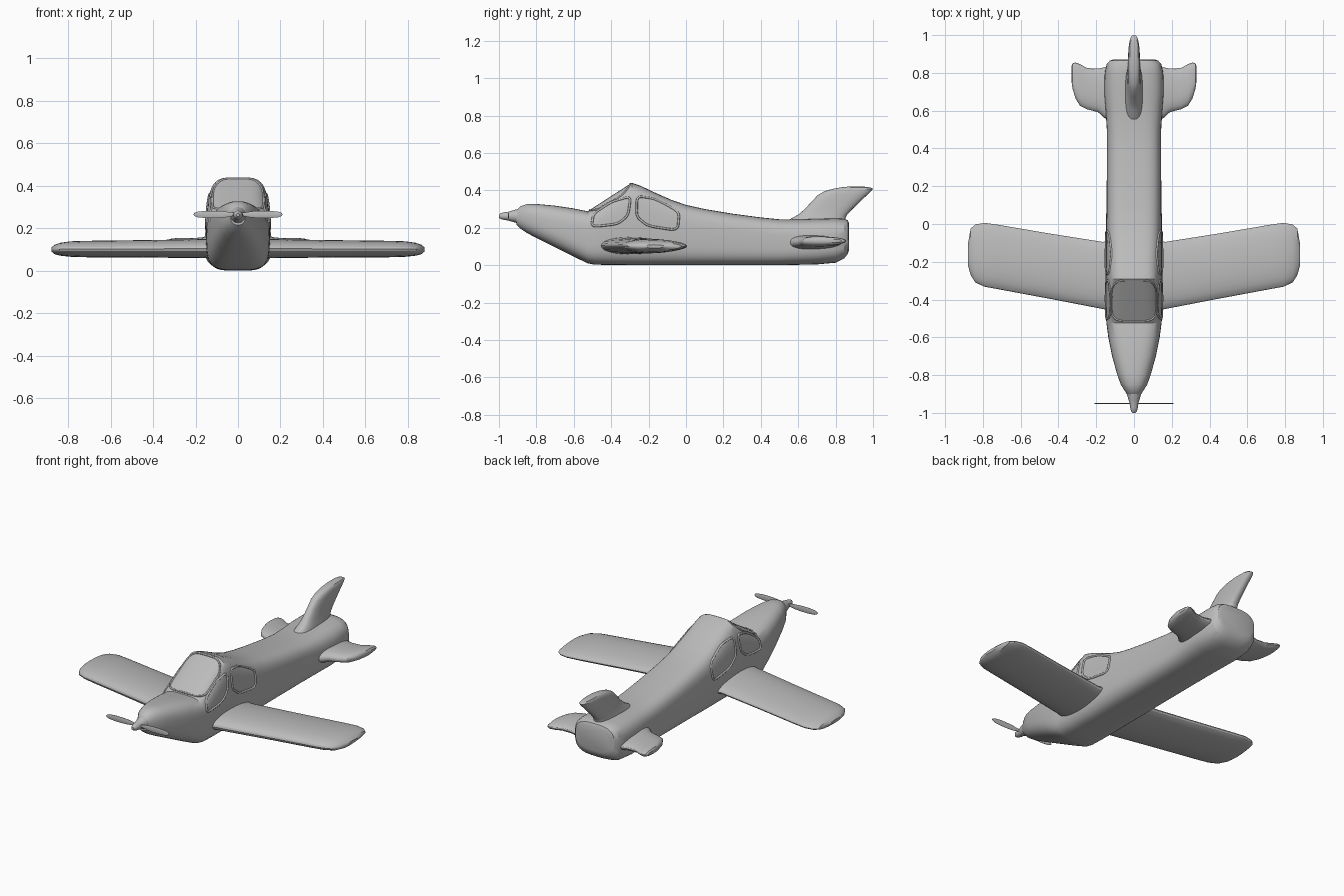
import bpy, bmesh, math
from mathutils import Vector
from mathutils.bvhtree import BVHTree

grey = bpy.data.materials.new("plain grey")
grey.diffuse_color = (0.5, 0.5, 0.5, 1)


def unit(count, power):
    """Points of a unit superellipse."""
    pts = []
    for k in range(count):
        a = 2 * math.pi * k / count
        c, s = math.cos(a), math.sin(a)
        pts.append((math.copysign(abs(c) ** (2 / power), c),
                    math.copysign(abs(s) ** (2 / power), s)))
    return pts


def loft(name, rings, mirror=False, angle=28):
    """Skin a list of equal-length rings and cap both ends."""
    bm = bmesh.new()
    rows = [[bm.verts.new(p) for p in r] for r in rings]
    n = len(rows[0])
    for a, b in zip(rows, rows[1:]):
        for i in range(n):
            j = (i + 1) % n
            bm.faces.new((a[i], a[j], b[j], b[i]))
    bm.faces.new(rows[0])
    bm.faces.new(rows[-1])
    bmesh.ops.recalc_face_normals(bm, faces=bm.faces)
    me = bpy.data.meshes.new(name)
    bm.to_mesh(me)
    bm.free()
    me.materials.append(grey)
    ob = bpy.data.objects.new(name, me)
    bpy.context.collection.objects.link(ob)
    if mirror:
        ob.modifiers.new("Mirror", 'MIRROR')
    bpy.ops.object.select_all(action='DESELECT')
    ob.select_set(True)
    bpy.context.view_layer.objects.active = ob
    bpy.ops.object.shade_smooth_by_angle(angle=math.radians(angle))
    return ob


# Fuselage: y, bottom, top, half width, squareness, narrowing of the roof
stations = [
    (-0.905, 0.215, 0.295, 0.036, 2.2, 0.0), (-0.885, 0.195, 0.315, 0.048, 2.3, 0.0),
    (-0.85, 0.172, 0.327, 0.070, 2.4, 0.0), (-0.80, 0.145, 0.327, 0.088, 2.6, 0.0),
    (-0.70, 0.095, 0.318, 0.116, 2.9, 0.0), (-0.60, 0.045, 0.303, 0.136, 3.2, 0.0),
    (-0.525, 0.010, 0.288, 0.146, 3.6, 0.0), (-0.49, 0.003, 0.311, 0.149, 3.7, 0.02),
    (-0.41, 0.001, 0.363, 0.151, 3.9, 0.06), (-0.29, 0.0, 0.440, 0.152, 4.2, 0.12),
    (-0.24, 0.0, 0.423, 0.151, 4.1, 0.11), (-0.16, 0.0, 0.385, 0.150, 4.0, 0.09),
    (-0.08, 0.0, 0.350, 0.149, 3.9, 0.06), (0.0, 0.0, 0.322, 0.148, 3.8, 0.04),
    (0.1, 0.0, 0.300, 0.146, 3.7, 0.02), (0.25, 0.0, 0.275, 0.144, 3.6, 0.0),
    (0.4, 0.0, 0.255, 0.143, 3.5, 0.0), (0.5, 0.0, 0.245, 0.144, 3.4, 0.0),
    (0.6, 0.002, 0.244, 0.150, 3.3, 0.0), (0.7, 0.004, 0.248, 0.158, 3.2, 0.0),
    (0.8, 0.013, 0.250, 0.155, 3.2, 0.0), (0.845, 0.035, 0.248, 0.145, 3.2, 0.0),
    (0.865, 0.060, 0.240, 0.128, 3.1, 0.0), (0.872, 0.080, 0.225, 0.105, 3.0, 0.0),
]
rings = []
for y, lo, hi, w, p, taper in stations:
    zc, h = (lo + hi) / 2, (hi - lo) / 2
    rings.append([(u * w * (1 - taper * max(v, 0)), y, zc + v * h)
                  for u, v in unit(48, p)])
body = loft("fuselage", rings)

# Spinner with its neck, turned about the y axis
loft("spinner", [[(u * r, y, 0.262 + v * r) for u, v in unit(20, 2)]
                 for y, r in [(-1.0, 0.008), (-0.99, 0.016), (-0.97, 0.021), (-0.95, 0.023),
                              (-0.935, 0.028), (-0.90, 0.038), (-0.87, 0.045)]])

# Propeller blades
blade = [(0.0, 0.008), (0.03, 0.009), (0.06, 0.015), (0.10, 0.018), (0.15, 0.018),
         (0.19, 0.014), (0.205, 0.008), (0.209, 0.002)]
loft("propeller", [[(x, -0.95 + u * 0.003, 0.265 + v * h) for u, v in unit(10, 2)]
                   for x, h in blade], mirror=True)


def wing(name, spans, power=2):
    """Lens sections: x, leading y, trailing y, centre z, thickness."""
    loft(name, [[(x, (a + b) / 2 + u * (b - a) / 2, z + v * t / 2 * (0.9 - 0.15 * u))
                 for u, v in unit(28, power)] for x, a, b, z, t in spans], mirror=True)


wing("main_wing", [
    (0.10, -0.465, -0.080, 0.104, 0.105), (0.165, -0.450, -0.095, 0.104, 0.098),
    (0.45, -0.395, -0.050, 0.103, 0.090), (0.72, -0.345, -0.004, 0.102, 0.085),
    (0.79, -0.332, 0.006, 0.102, 0.080), (0.84, -0.310, -0.002, 0.101, 0.066),
    (0.865, -0.270, -0.025, 0.100, 0.048), (0.88, -0.215, -0.110, 0.100, 0.020)])

wing("tailplane", [
    (0.10, 0.540, 0.835, 0.122, 0.090), (0.155, 0.560, 0.830, 0.122, 0.080),
    (0.19, 0.592, 0.822, 0.123, 0.070), (0.25, 0.608, 0.826, 0.125, 0.062),
    (0.285, 0.625, 0.846, 0.127, 0.058), (0.31, 0.665, 0.855, 0.129, 0.050),
    (0.325, 0.715, 0.850, 0.130, 0.038), (0.332, 0.765, 0.835, 0.130, 0.018)], 2.3)

# Swept fin: height, leading y, trailing y, thickness
loft("tail_fin", [[(v * t / 2, (a + b) / 2 + u * (b - a) / 2, z) for u, v in unit(28, 2.7)]
                  for z, a, b, t in [
    (0.20, 0.50, 0.85, 0.110), (0.245, 0.555, 0.850, 0.092), (0.27, 0.600, 0.862, 0.080),
    (0.30, 0.635, 0.890, 0.072), (0.34, 0.672, 0.932, 0.068), (0.375, 0.705, 0.968, 0.066),
    (0.395, 0.740, 0.990, 0.062), (0.408, 0.785, 1.000, 0.056), (0.416, 0.83, 0.985, 0.045),
    (0.420, 0.87, 0.95, 0.02)]])

# Raised window frames, laid on the fuselage by ray casting
bm = bmesh.new()
bm.from_mesh(body.data)
tree = BVHTree.FromBMesh(bm)
bm.free()


def rounded(corners, steps=6, cut=0.3):
    """Round the corners of a closed outline and fill in its sides."""
    pts, n = [], len(corners)
    for i in range(n):
        p, c, q = (Vector(corners[(i + d) % n]) for d in (-1, 0, 1))
        a, b = c.lerp(p, cut), c.lerp(q, cut)
        for k in range(steps + 1):
            t = k / steps
            pts.append(a.lerp(c, t).lerp(c.lerp(b, t), t))
        end = q.lerp(c, cut)
        pts += [b.lerp(end, k / 4) for k in range(1, 4)]
    return pts


def frame(name, corners, start, direction, mirror=False, radius=0.006):
    path = []
    for p in rounded(corners):
        hit, nor, _, _ = tree.ray_cast(start(p), Vector(direction))
        if hit:
            path.append((hit, nor))
    n, rings = len(path), []
    for i, (c, nor) in enumerate(path):
        tan = (path[(i + 1) % n][0] - path[i - 1][0]).normalized()
        side = tan.cross(nor).normalized()
        rings.append([c + side * u * radius + nor * v * radius for u, v in unit(8, 2)])
    rings.append(rings[0])
    loft(name, rings, mirror, 50)


def from_side(p):
    return Vector((1, p.x, p.y))


frame("front_side_window_frame",
      [(-0.505, 0.205), (-0.495, 0.275), (-0.395, 0.340), (-0.295, 0.368), (-0.310, 0.265),
       (-0.365, 0.220)], from_side, (-1, 0, 0), True)
frame("rear_side_window_frame",
      [(-0.262, 0.370), (-0.165, 0.355), (-0.035, 0.285), (-0.045, 0.185), (-0.205, 0.210),
       (-0.265, 0.260)], from_side, (-1, 0, 0), True)
frame("windscreen_frame",
      [(-0.120, -0.515), (0.120, -0.515), (0.118, -0.298), (-0.118, -0.298)],
      lambda p: Vector((p.x, p.y, 1)), (0, 0, -1), False, 0.005)
